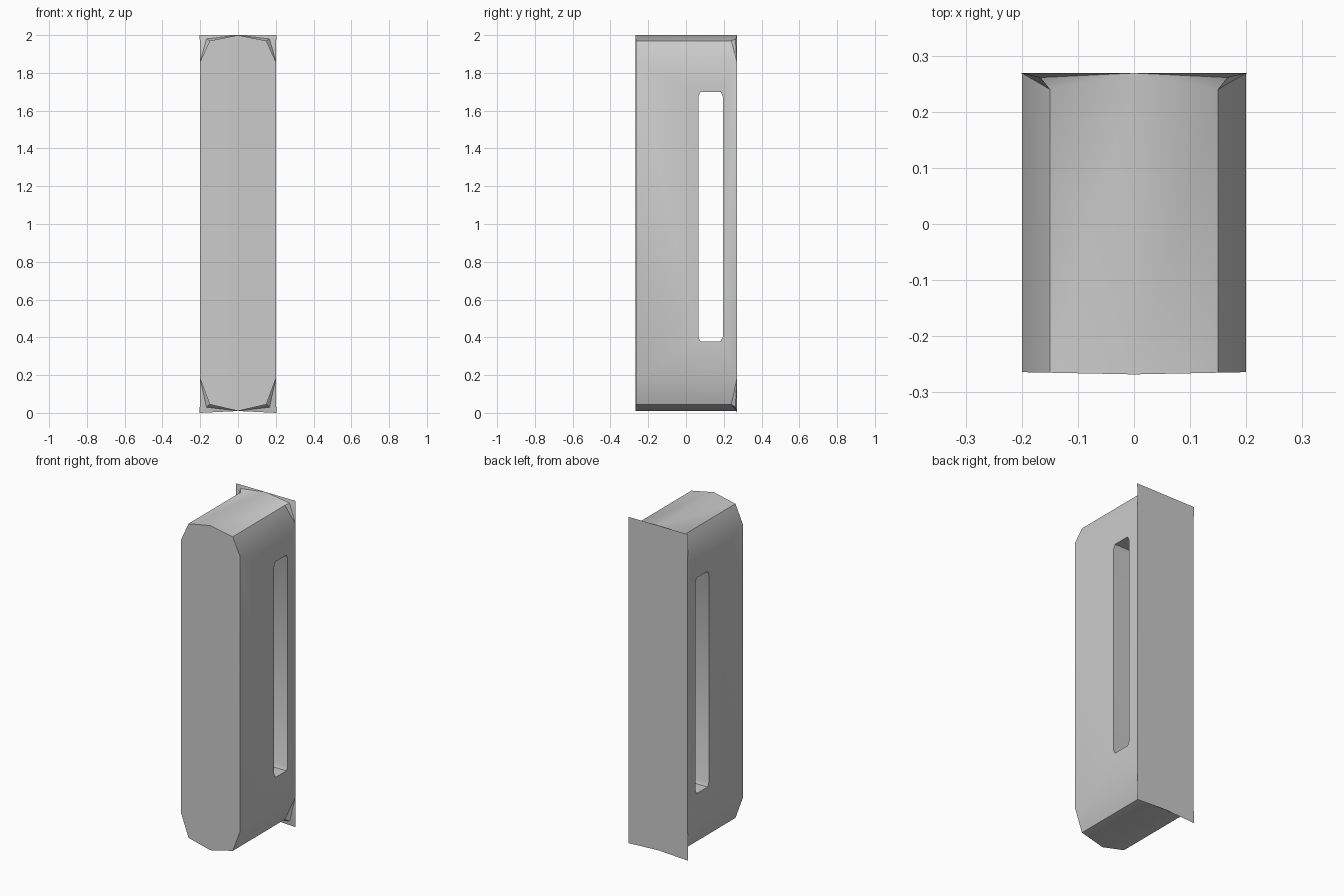
import bpy, bmesh, math

cube = bpy.data.objects.get("Cube")
if cube:
    bpy.data.objects.remove(cube, do_unlink=True)

# One plain grey material
grey = bpy.data.materials.new("light_grey")
grey.use_nodes = True
grey.diffuse_color = (0.6, 0.6, 0.6, 1)
grey.node_tree.nodes["Principled BSDF"].inputs["Base Color"].default_value = (0.6, 0.6, 0.6, 1)

FRONT, BACK = -0.268, 0.269


def finish(bm, name):
    bmesh.ops.recalc_face_normals(bm, faces=bm.faces[:])
    mesh = bpy.data.meshes.new(name)
    bm.to_mesh(mesh)
    bm.free()
    obj = bpy.data.objects.new(name, mesh)
    obj.data.materials.append(grey)
    bpy.context.collection.objects.link(obj)
    return obj


# Handle body: chamfered upright outline (x, z, back edge y)
half = [(0, 2.0, BACK), (0.15, 1.97, 0.24), (0.2, 1.86, BACK),
        (0.2, 0.18, BACK), (0.15, 0.045, 0.24), (0, 0.01, BACK)]
outline = half + [(-x, z, y) for x, z, y in half[4:0:-1]]
n = len(outline)
bm = bmesh.new()
# The front bows out slightly along its centre line
front = [bm.verts.new((x, FRONT + 0.02 * abs(x), z)) for x, z, y in outline]
back = [bm.verts.new((x, y, z)) for x, z, y in outline]
bm.faces.new(front[:6])
bm.faces.new(front[5:] + front[:1])
for i in range(n):
    j = (i + 1) % n
    bm.faces.new((front[i], front[j], back[j], back[i]))

# Flared corners joining the body to the square-cornered mounting face
mount = []
for i in range(n):
    x, z, y = outline[i]
    if abs(x) != 0.15:
        mount.append(back[i])
        continue
    sx, top = math.copysign(1, x), z > 1
    corner = bm.verts.new((sx * 0.203, BACK, 2.0 if top else 0.0))
    mid = bm.verts.new((sx * 0.167, 0.261, 1.98 if top else 0.03))
    mount.append(corner)
    for end in (back[i - 1], back[(i + 1) % n]):
        bm.faces.new((end, back[i], mid))
        bm.faces.new((end, mid, corner))
bm.faces.new(mount)
body = finish(bm, "handle_body")

# Grip slot running through from side to side, with clipped corners
y0, y1, z0, z1, cy, cz = 0.065, 0.195, 0.378, 1.70, 0.012, 0.025
slot = [(y0 + cy, z0), (y1 - cy, z0), (y1, z0 + cz), (y1, z1 - cz),
        (y1 - cy, z1), (y0 + cy, z1), (y0, z1 - cz), (y0, z0 + cz)]
bm = bmesh.new()
face = bm.faces.new([bm.verts.new((-0.4, y, z)) for y, z in slot])
ext = bmesh.ops.extrude_face_region(bm, geom=[face])["geom"]
bmesh.ops.translate(bm, vec=(0.8, 0, 0),
                    verts=[v for v in ext if isinstance(v, bmesh.types.BMVert)])
cutter = finish(bm, "slot_cutter")
cutter.hide_render = True

cut = body.modifiers.new("grip_slot", "BOOLEAN")
cut.operation = "DIFFERENCE"
cut.solver = "EXACT"
cut.object = cutter
bpy.ops.object.select_all(action="DESELECT")
body.select_set(True)
bpy.context.view_layer.objects.active = body
bpy.ops.object.modifier_apply(modifier=cut.name)
bpy.data.objects.remove(cutter, do_unlink=True)

# Soft shading over the gentle bends, crisp edges elsewhere
bpy.ops.object.shade_smooth_by_angle(angle=math.radians(30))
